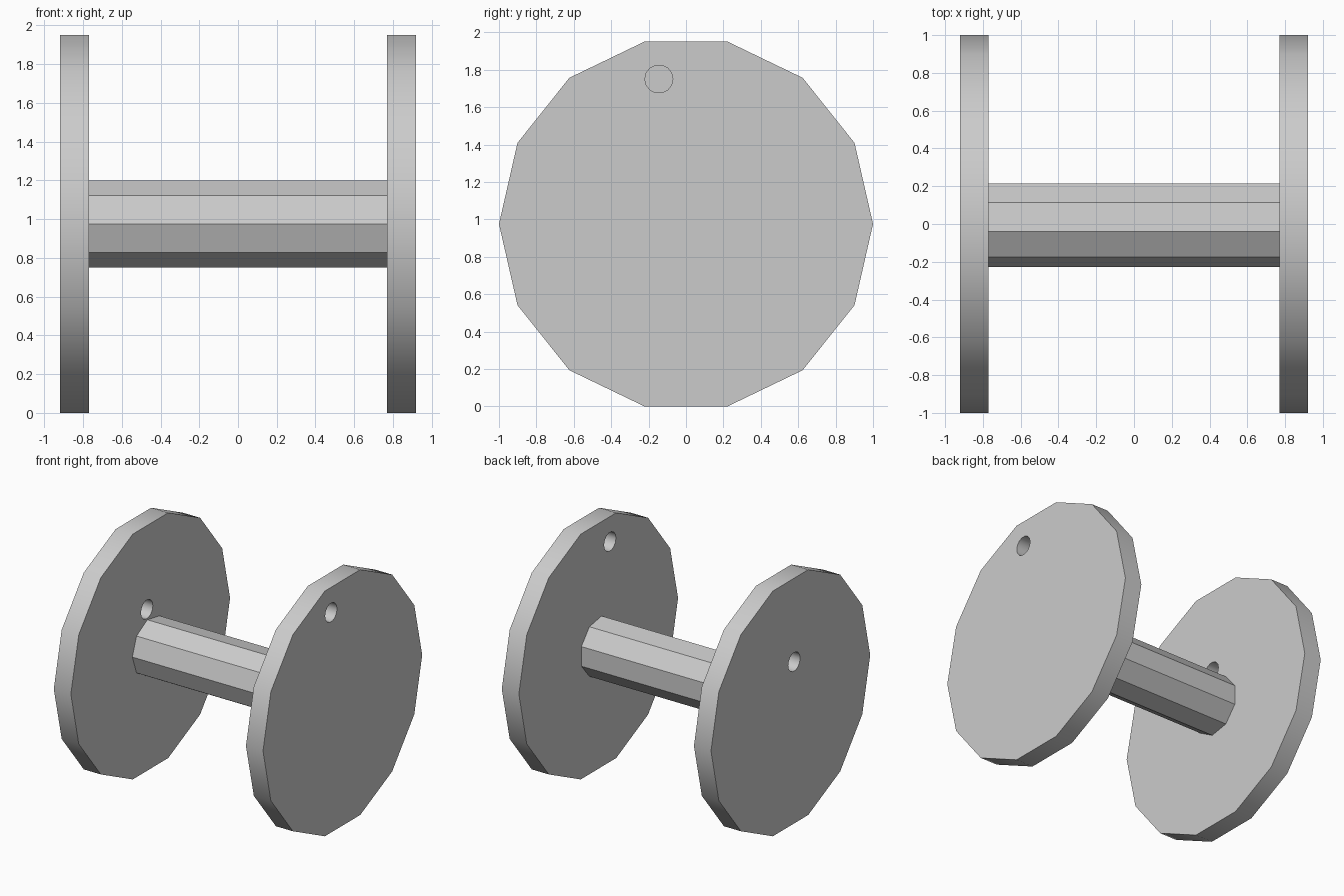
import bpy, bmesh
from math import sin, cos, pi

cube = bpy.data.objects.get("Cube")
if cube:
    bpy.data.objects.remove(cube)

grey = bpy.data.materials.new("light grey")
grey.use_nodes = True
COLOUR = (0.6, 0.6, 0.6, 1)
grey.diffuse_color = COLOUR
grey.node_tree.nodes["Principled BSDF"].inputs["Base Color"].default_value = COLOUR

AXIS_Z = cos(pi / 14)      # height of the axle line: the spool rests on a flat
INNER, OUTER = 0.77, 0.92  # faces of the end discs


def prism(name, sides, radius, x0, x1, y=0, z=AXIS_Z):
    """Regular prism along x with its first corner towards the front."""
    bm = bmesh.new()
    ring = [(y - radius * cos(2 * pi * i / sides), z + radius * sin(2 * pi * i / sides))
            for i in range(sides)]
    face = bm.faces.new([bm.verts.new((x0, py, pz)) for py, pz in ring])
    ext = bmesh.ops.extrude_face_region(bm, geom=[face], use_keep_orig=True)
    top = [g for g in ext["geom"] if isinstance(g, bmesh.types.BMVert)]
    bmesh.ops.translate(bm, verts=top, vec=(x1 - x0, 0, 0))
    bmesh.ops.recalc_face_normals(bm, faces=bm.faces)
    mesh = bpy.data.meshes.new(name)
    bm.to_mesh(mesh)
    bm.free()
    mesh.materials.append(grey)
    obj = bpy.data.objects.new(name, mesh)
    bpy.context.collection.objects.link(obj)
    return obj


def select_only(obj):
    bpy.ops.object.select_all(action="DESELECT")
    obj.select_set(True)
    bpy.context.view_layer.objects.active = obj


# End discs, each with one round through-hole
for name, x0, x1, hole_y, hole_z in (("left_disc", INNER, OUTER, -0.145, 1.75),
                                     ("right_disc", -OUTER, -INNER, -0.045, 1.285)):
    disc = prism(name, 14, 1, x0, x1)
    cutter = prism("hole_cutter", 14, 0.075, x0 - 0.1, x1 + 0.1, hole_y, hole_z)
    cutter.hide_render = True
    cut = disc.modifiers.new("hole", "BOOLEAN")
    cut.operation = "DIFFERENCE"
    cut.solver = "EXACT"
    cut.object = cutter
    select_only(disc)
    bpy.ops.object.modifier_apply(modifier=cut.name)
    bpy.data.objects.remove(cutter)
    bpy.ops.object.shade_smooth_by_angle(angle=pi / 6)

# Nine-sided axle, flat faced
prism("axle", 9, 0.228, -INNER - 0.02, INNER + 0.02)
